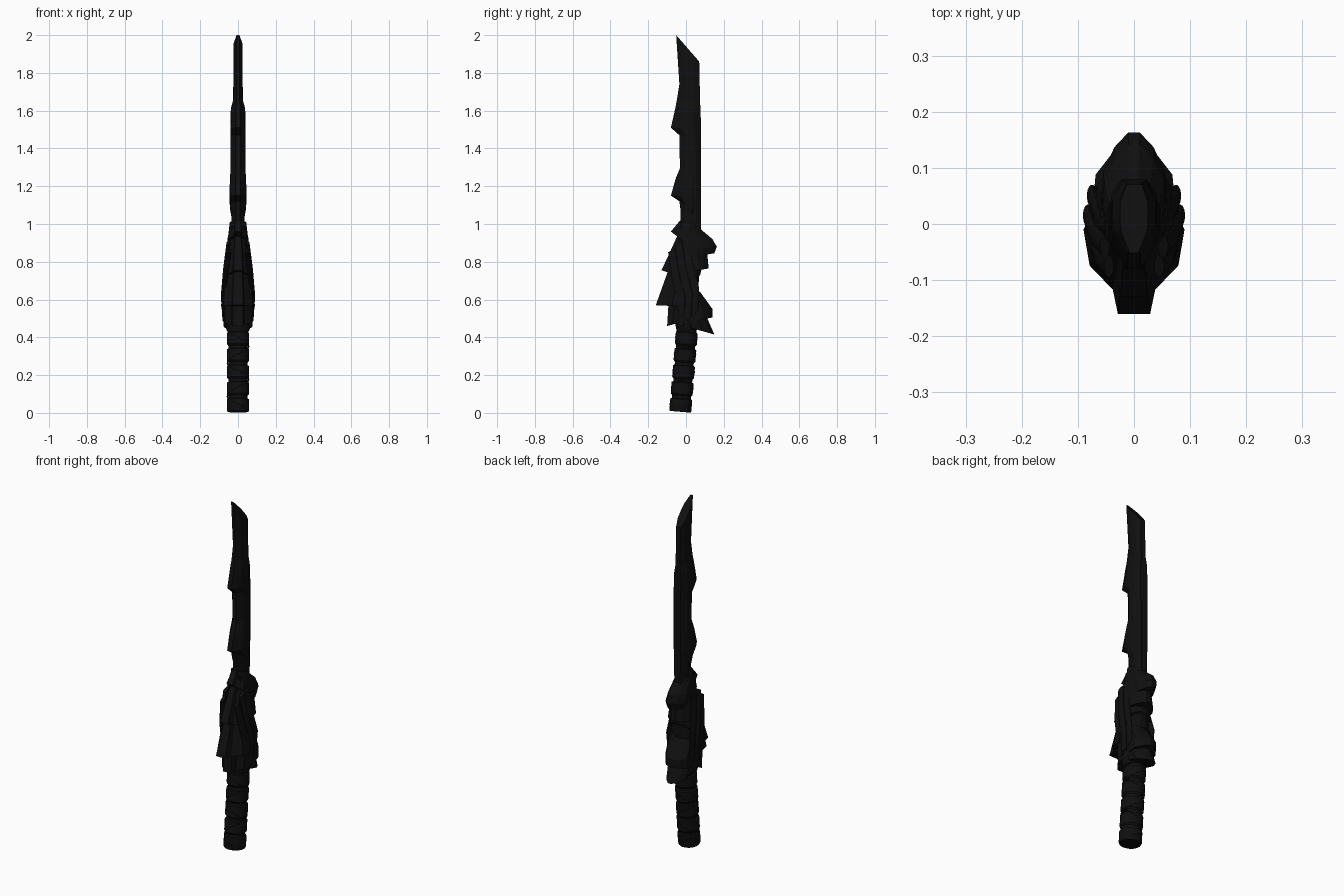
import bpy, bmesh, math
from mathutils import Vector

cube = bpy.data.objects.get("Cube")
if cube:
    bpy.data.objects.remove(cube, do_unlink=True)

black = bpy.data.materials.new("near_black")
black.use_nodes = True
tone = (0.005, 0.005, 0.005, 1)
black.diffuse_color = tone
bsdf = black.node_tree.nodes["Principled BSDF"]
bsdf.inputs["Base Color"].default_value = tone
bsdf.inputs["Roughness"].default_value = 0.6

# Half cross-sections: (fraction from front to back, fraction of half width)
BLADE = [(0, .3), (.3, .9), (.45, 1), (.75, 1), (1, .55)]
KEEL = [(0, .32), (.2, .42), (.4, .88), (.7, 1), (1, .6)]
BACK = [(0, .7), (.3, 1), (.6, .95), (.85, .6), (1, .18)]
ROUND = [(.5 - .5 * math.cos(a), math.sin(a))
         for a in [math.pi * (i + .5) / 8 for i in range(8)]]


def loft(name, rings, section, cx=None):
    """Skin rings given as (front y, front z, back y, back z, half width)."""
    bm = bmesh.new()
    loops = []
    for k, (fy, fz, by, bz, hw) in enumerate(rings):
        mid = cx[k] if cx else 0
        outline = [(t, w) for t, w in section] + [(t, -w) for t, w in reversed(section)]
        loops.append([bm.verts.new((mid + w * hw, fy + (by - fy) * t, fz + (bz - fz) * t))
                      for t, w in outline])
    n = len(loops[0])
    for a, b in zip(loops, loops[1:]):
        for i in range(n):
            j = (i + 1) % n
            bm.faces.new((a[i], a[j], b[j], b[i]))
    bm.faces.new(loops[0])
    bm.faces.new(loops[-1])
    bmesh.ops.recalc_face_normals(bm, faces=bm.faces[:])
    mesh = bpy.data.meshes.new(name)
    bm.to_mesh(mesh)
    bm.free()
    mesh.materials.append(black)
    obj = bpy.data.objects.new(name, mesh)
    bpy.context.collection.objects.link(obj)
    return obj


# Blade with a slanted chisel tip and the upper barb
loft("blade", [
    (-.052, 2.0, .07, 1.86, .025), (-.035, 1.74, .073, 1.72, .025),
    (-.048, 1.66, .075, 1.64, .027), (-.055, 1.62, .077, 1.6, .038),
    (-.08, 1.51, .08, 1.5, .041), (-.035, 1.47, .08, 1.46, .041),
    (-.03, 1.15, .08, 1.15, .04), (-.03, .95, .08, .95, .032)], BLADE)

# Lower barb wrapping the blade
loft("lower_barb", [
    (-.03, 1.3, .06, 1.34, .036), (-.055, 1.24, .07, 1.24, .043),
    (-.08, 1.15, .07, 1.14, .045), (-.035, 1.12, .06, 1.07, .043),
    (-.03, 1.08, .05, 1.02, .034)], BLADE)

# Guard core
loft("guard_core", [
    (-.03, 1.02, .07, .99, .045), (-.05, .85, .08, .85, .062),
    (-.07, .72, .07, .72, .075), (-.08, .6, .065, .6, .084),
    (-.06, .48, .065, .48, .076), (-.05, .43, .06, .44, .06)], ROUND)

# Overlapping plates whose tips point down and forward
front_plates = [
    [(-.03, 1.02, .05, 1.0, .044), (-.08, .96, .05, .86, .057)],
    [(-.045, .94, .05, .93, .05), (-.09, .84, .05, .82, .067), (-.13, .755, .045, .7, .075)],
    [(-.085, .78, .04, .82, .065), (-.16, .57, .055, .56, .09)],
    [(-.09, .62, .05, .64, .08), (-.1, .46, .05, .5, .082)],
]
for i, rings in enumerate(front_plates):
    loft(f"front_plate_{i + 1}", rings, KEEL)

# Overlapping plates whose tips point down and back
back_plates = [
    [(-.03, .99, .075, .975, .045), (-.02, .91, .14, .92, .056),
     (-.01, .86, .163, .88, .058), (0, .82, .15, .845, .05)],
    [(-.03, .9, .11, .87, .06), (-.01, .74, .12, .765, .07)],
    [(-.02, .82, .09, .79, .065), (0, .66, .075, .73, .08)],
    [(0, .68, .075, .64, .075), (.01, .56, .14, .55, .072), (.01, .48, .14, .505, .072)],
    [(-.04, .56, .1, .53, .078), (-.01, .46, .15, .415, .062)],
]
for i, rings in enumerate(back_plates):
    loft(f"back_plate_{i + 1}", rings, BACK)

# Slanting strands on both flanks
for side, label in ((1, "left"), (-1, "right")):
    for i, (dy, dz) in enumerate([(0, 0), (.035, .03), (-.035, -.04)]):
        path = [(-.04, .9, .052), (-.02, .76, .07), (.015, .62, .082), (.01, .5, .074)]
        rings = [(y + dy - .02, z + dz - .01, y + dy + .02, z + dz + .01, .009)
                 for y, z, _ in path]
        loft(f"{label}_strand_{i + 1}", rings, ROUND,
             [side * (x - abs(dy) * .2) for _, _, x in path])


# Leaning grip: wrapped bands parted by narrow grooves
def grip_ring(z, r):
    c = -.031 + .083 * z
    return (c - r, z + r * .083, c + r, z - r * .083, r)


rings = [grip_ring(.006, .056)]
for i in range(5):
    z = .006 + i * .088
    rings += [grip_ring(z + .006, .059), grip_ring(z + .066, .059),
              grip_ring(z + .07, .051), grip_ring(z + .084, .051)]
loft("grip", rings, ROUND)

# Crossed cords wound around the grip
for turn, label in ((1, "first"), (-1, "second")):
    curve = bpy.data.curves.new(f"{label}_grip_cord", "CURVE")
    curve.dimensions = "3D"
    curve.bevel_depth = .004
    curve.bevel_resolution = 1
    spline = curve.splines.new("POLY")
    steps = 60
    spline.points.add(steps)
    for k, p in enumerate(spline.points):
        z = .025 + .4 * k / steps
        a = turn * math.tau * z / .176
        y = -.031 + .083 * z + .056 * math.sin(a)
        p.co = (.056 * math.cos(a), y, z - .0046 * math.sin(a), 1)
    curve.materials.append(black)
    bpy.context.collection.objects.link(bpy.data.objects.new(curve.name, curve))

# Soft shading on the grip only, the plates stay faceted
bpy.ops.object.select_all(action="DESELECT")
grip = bpy.data.objects["grip"]
grip.select_set(True)
bpy.context.view_layer.objects.active = grip
bpy.ops.object.shade_smooth_by_angle(angle=math.radians(30))
